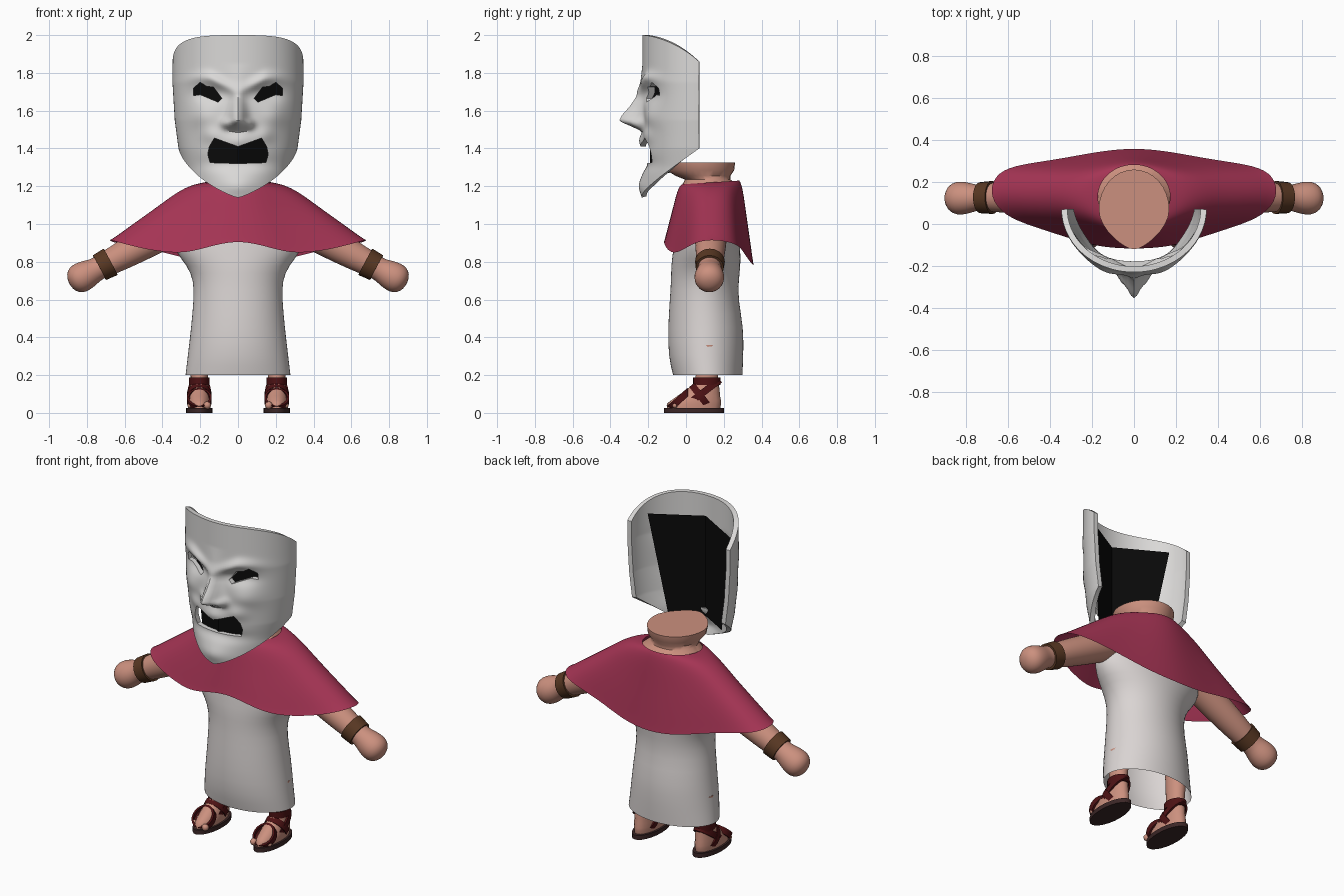
import bpy, bmesh
from math import sin, cos, pi, exp, radians
from mathutils import Vector

if "Cube" in bpy.data.objects:
    bpy.data.objects.remove(bpy.data.objects["Cube"], do_unlink=True)


def colour(name, r, g, b):
    m = bpy.data.materials.new(name)
    m.use_nodes = True
    m.diffuse_color = (r, g, b, 1)
    bsdf = m.node_tree.nodes["Principled BSDF"]
    bsdf.inputs["Base Color"].default_value = (r, g, b, 1)
    bsdf.inputs["Roughness"].default_value = 0.8
    return m


PLASTER = colour("mask plaster", .70, .69, .68)
LINEN = colour("robe linen", .70, .66, .65)
CRIMSON = colour("cape crimson", .38, .035, .09)
SKIN = colour("skin", .60, .28, .21)
BROWN = colour("bracelet leather", .10, .04, .017)
STRAP = colour("strap leather", .075, .006, .007)
SOLE = colour("sole leather", .045, .02, .02)
BLACK = colour("black", .003, .003, .003)


def lerp_table(table, v):
    """Piecewise linear lookup in (key, value) pairs."""
    for (a, p), (b, q) in zip(table, table[1:]):
        if v <= b:
            return p + (q - p) * max(0, (v - a) / (b - a))
    return table[-1][1]


def loft(name, rings, mat, closed=True, caps="", subsurf=0):
    """Skin a list of point rings; caps holds 's' and/or 'e' for start and end."""
    bm = bmesh.new()
    rows = [[bm.verts.new(p) for p in r] for r in rings]
    n = len(rows[0])
    for a, b in zip(rows, rows[1:]):
        for i in range(n if closed else n - 1):
            j = (i + 1) % n
            bm.faces.new((a[i], a[j], b[j], b[i]))
    if "s" in caps:
        bm.faces.new(rows[0])
    if "e" in caps:
        bm.faces.new(rows[-1])
    bmesh.ops.recalc_face_normals(bm, faces=bm.faces)
    mid = sum((v.co for v in bm.verts), Vector()) / len(bm.verts)
    if sum((f.calc_center_median() - mid).dot(f.normal) for f in bm.faces) < 0:
        bmesh.ops.reverse_faces(bm, faces=bm.faces)
    me = bpy.data.meshes.new(name)
    bm.to_mesh(me)
    bm.free()
    me.materials.append(mat)
    ob = bpy.data.objects.new(name, me)
    bpy.context.collection.objects.link(ob)
    smooth(ob)
    if subsurf:
        ob.modifiers.new("subdivision", "SUBSURF").levels = subsurf
        ob.modifiers["subdivision"].render_levels = subsurf
    return ob


def activate(ob):
    bpy.ops.object.select_all(action="DESELECT")
    ob.select_set(True)
    bpy.context.view_layer.objects.active = ob


def smooth(ob):
    activate(ob)
    bpy.ops.object.shade_smooth_by_angle(angle=radians(45))


def ring(cx, cy, z, rx, ry, n=28, point=0):
    """Ellipse at height z; point narrows the front half."""
    out = []
    for i in range(n):
        a = 2 * pi * i / n
        narrow = 1 - point * max(0, -sin(a)) ** 2
        out.append(Vector((cx + rx * cos(a) * narrow, cy + ry * sin(a), z)))
    return out


# Robe: open at the bottom, widening to the armpits
robe = [(.2, .115, .28, .185), (.3, .105, .268, .2), (.45, .105, .25, .202),
        (.6, .095, .236, .182), (.7, .1, .236, .18), (.78, .105, .27, .185),
        (.85, .11, .335, .18), (.95, .11, .36, .17), (1.08, .11, .28, .14), (1.17, .12, .16, .11)]
loft("robe", [ring(0, cy, z, rx, ry) for z, cy, rx, ry in robe], LINEN, subsurf=1)

# Cape: from the neck opening out to a wavy hem
hem = [(0, -.12, .92), (.17, -.11, .875), (.3, -.07, .84), (.49, -.01, .865), (.62, .04, .9),
       (.69, .13, .92), (.67, .23, .905), (.58, .28, .885), (.38, .305, .85), (.18, .345, .79), (0, .365, .775)]
hem += [(-x, y, z) for x, y, z in hem[-2:0:-1]]
spread = [(0, 0), (.14, .04), (.3, .17), (.5, .42), (.75, .71), (.93, .93), (1, 1)]
rows = []
for f, g in spread:
    row = []
    for i, (hx, hy, hz) in enumerate(hem):
        a = 2 * pi * i / len(hem)
        nx, ny, nz = .175 * sin(a), .13 - .155 * cos(a), 1.22 - .01 * cos(a)
        row.append((nx + (hx - nx) * f, ny + (hy - ny) * f, nz + (hz - nz) * g))
    rows.append(row)
loft("cape", rows, CRIMSON, subsurf=2)

# Neck with the flat-topped jaw stump
neck = [(1.12, .13, .15, .13, 0), (1.2, .13, .18, .155, 0), (1.235, .115, .14, .12, 0),
        (1.255, .09, .14, .145, .15), (1.285, .075, .163, .18, .3), (1.325, .07, .168, .19, .35)]
loft("neck", [ring(0, cy, z, rx, ry, 32, p) for z, cy, rx, ry, p in neck], SKIN, caps="e")

# Arms, bracelets, legs and sandals
for side, tag in ((1, "left"), (-1, "right")):
    start, end = Vector((.3 * side, .135, 1.0)), Vector((.89 * side, .122, .685))
    aim = (end - start).to_track_quat("Z", "Y")
    length = (end - start).length

    def limb(sections):
        return [[start + aim @ p for p in ring(0, 0, t * length, r, r, 20)] for t, r in sections]

    arm = [(0, .09), (.3, .085), (.55, .076), (.68, .066), (.76, .06), (.82, .073),
           (.89, .082), (.95, .076), (.99, .05), (1.005, .015)]
    loft(tag + "_arm", limb(arm), SKIN, caps="e", subsurf=1)
    loft(tag + "_bracelet", limb([(.635, .06), (.635, .079), (.735, .074), (.735, .055)]), BROWN)

    fx = .205 * side
    foot = [(.02, -.1, .18, .058), (.045, -.1, .185, .06), (.065, -.08, .185, .06),
            (.09, -.045, .18, .057), (.12, 0, .178, .052), (.16, .045, .172, .046),
            (.2, .052, .17, .046), (.36, .05, .18, .055)]
    loft(tag + "_foot", [ring(fx, (a + b) / 2, z, rx, (b - a) / 2, 20) for z, a, b, rx in foot],
         SKIN, caps="se")
    sole = [ring(fx, .042, z, .07, .158, 24) for z in (0, .027)]
    loft(tag + "_sole", sole, SOLE, caps="se")

    # Toes
    for k in range(4):
        bpy.ops.mesh.primitive_uv_sphere_add(segments=12, ring_count=8, radius=.02 - .002 * k,
                                             location=(fx + side * (.03 * k - .042), -.082 + .008 * k, .04))
        toe = bpy.context.object
        toe.name = f"{tag}_toe_{k + 1}"
        toe.data.materials.append(SKIN)
        bpy.ops.object.shade_smooth()

    # Straps: flat bands, each given by centre, tilt, half length and width
    for k, (y, z, tilt, half, wide, rx) in enumerate([
            (.11, .168, 0, .072, .04, .054), (.08, .1, 37, .125, .036, .062),
            (.08, .085, -52, .08, .036, .066), (-.035, .07, 42, .072, .036, .066)]):
        band = []
        for grow, h in ((-.012, -.5), (0, -.5), (0, .5), (-.012, .5)):
            pts = ring(0, 0, 0, rx + grow, half + grow, 24)
            c, s = cos(radians(tilt)), sin(radians(tilt))
            band.append([(fx + p.x, y + p.y * c - h * wide * s,
                          max(.012, z + p.y * s + h * wide * c)) for p in pts])
        loft(f"{tag}_strap_{k + 1}", band, STRAP)


# Mask relief: how far the face stands out at x, z
def bump(x, z, cx, cz, sx, sz):
    return exp(-((x - cx) / sx) ** 2 - ((z - cz) / sz) ** 2)


NOSE = [(1.49, 0), (1.515, .055), (1.545, .125), (1.575, .11), (1.62, .07), (1.68, .028), (1.76, .01), (1.85, 0)]
NOSE_WIDTH = [(1.5, .05), (1.56, .045), (1.66, .032), (1.76, .05)]
WIDTH = [(1.14, .265), (1.3, .29), (1.4, .315), (1.55, .335), (1.75, .347), (2, .345)]


def relief(x, z):
    x = abs(x)
    d = lerp_table(NOSE, z) * exp(-(x / lerp_table(NOSE_WIDTH, z)) ** 2)
    d += .035 * bump(x, z, .06, 1.53, .026, .024)
    brow = 1.70 + .5 * (x - .05) - 1.0 * max(0, x - .14) ** 1.3
    d += .024 * exp(-((z - brow - .025) / .03) ** 2) * bump(x, 0, .13, 0, .11, 1)
    d -= .026 * bump(x, z, .15, 1.685, .08, .04)
    d += .018 * bump(x, z, .19, 1.57, .07, .06)
    d += .018 * bump(x, z, .0, 1.44, .07, .04) + .014 * bump(x, z, .14, 1.47, .05, .04)
    d -= .025 * bump(x, z, 0, 1.32, .16, .04)
    return d + .02 * bump(x, z, 0, 1.2, .1, .05)


# Mask shell
COLS, ROWS = 72, 80
rows = []
for r in range(ROWS + 1):
    row = []
    for c in range(COLS + 1):
        s = 2 * c / COLS - 1
        top, low = 2 - .14 * abs(s) ** 3, 1.14 + .26 * abs(s) ** 1.3
        z = top + (low - top) * r / ROWS
        x = lerp_table(WIDTH, z) * sin(s * pi / 2)
        row.append((x, .07 - .3 * cos(s * pi / 2) - relief(x, z), z))
    rows.append(row)
mask = loft("mask", rows, PLASTER, closed=False)
shell = mask.modifiers.new("thickness", "SOLIDIFY")
shell.thickness, shell.offset = .028, -1
activate(mask)
bpy.ops.object.modifier_apply(modifier="thickness")

# Eye and mouth openings
eye = [(.085, 1.665), (.13, 1.725), (.165, 1.728), (.2, 1.75), (.235, 1.72), (.235, 1.68),
       (.2, 1.685), (.16, 1.668), (.105, 1.645)]
mouth = [(0, 1.41), (.07, 1.435), (.125, 1.455), (.152, 1.41), (.16, 1.37), (.148, 1.325), (0, 1.32)]
mouth += [(-x, z) for x, z in mouth[-2:0:-1]]
for name, shape in (("left_eye", eye), ("right_eye", [(-x, z) for x, z in eye]), ("mouth", mouth)):
    cutter = loft(name + "_cutter", [[(x, y, z) for x, z in shape] for y in (-.5, 0)], PLASTER, caps="se")
    cutter.hide_render = True
    cut = mask.modifiers.new(name, "BOOLEAN")
    cut.operation, cut.solver, cut.object = "DIFFERENCE", "EXACT", cutter
    activate(mask)
    bpy.ops.object.modifier_apply(modifier=name)
    bpy.data.objects.remove(cutter, do_unlink=True)
smooth(mask)

# Black lining folded behind the openings
lining = [[(-w, -.19 + .57 * w, z), (0, -.19, z), (w, -.19 + .57 * w, z)] for w, z in ((.28, 1.88), (.18, 1.27))]
loft("mask_lining", lining, BLACK, closed=False)
